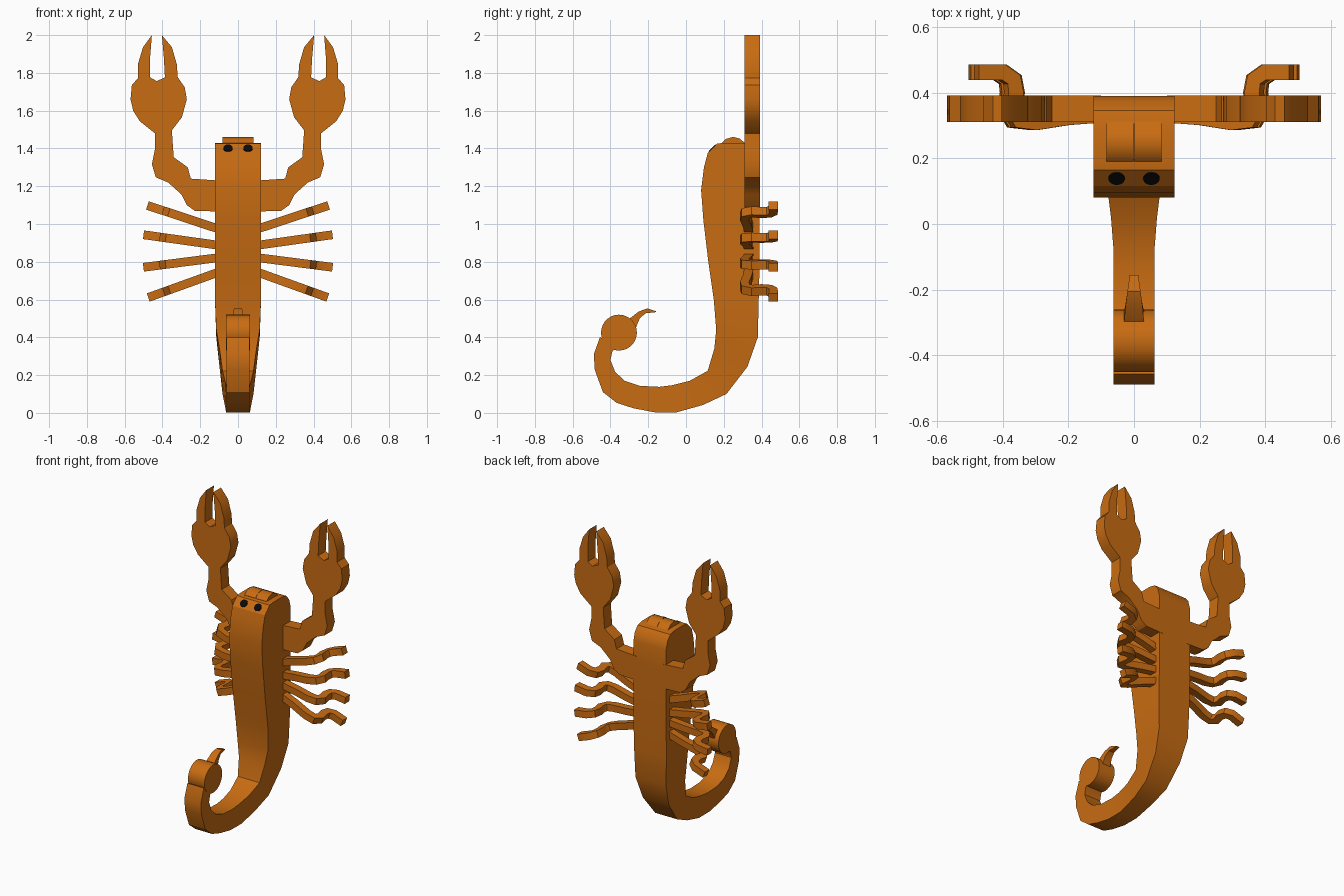
import bpy, bmesh, math
from mathutils import Matrix, Vector

cube = bpy.data.objects.get("Cube")
if cube:
    bpy.data.objects.remove(cube, do_unlink=True)


def make_material(name, color):
    mat = bpy.data.materials.new(name)
    mat.use_nodes = True
    mat.diffuse_color = color
    mat.node_tree.nodes["Principled BSDF"].inputs["Base Color"].default_value = color
    return mat


orange = make_material("burnt orange", (0.58, 0.15, 0.006, 1))
black = make_material("eye black", (0.003, 0.003, 0.003, 1))


def loft(name, rings, mat=orange, mirror=False, angle=30):
    """Skin a series of equal-length point rings and cap both ends."""
    bm = bmesh.new()
    loops = [[bm.verts.new(p) for p in ring] for ring in rings]
    for a, b in zip(loops, loops[1:]):
        for i in range(len(a)):
            j = (i + 1) % len(a)
            bm.faces.new((a[i], a[j], b[j], b[i]))
    bm.faces.new(loops[0])
    bm.faces.new(loops[-1])
    bmesh.ops.recalc_face_normals(bm, faces=bm.faces)
    mesh = bpy.data.meshes.new(name)
    bm.to_mesh(mesh)
    bm.free()
    mesh.materials.append(mat)
    obj = bpy.data.objects.new(name, mesh)
    bpy.context.collection.objects.link(obj)
    if mirror:
        obj.modifiers.new("Mirror", 'MIRROR').use_mirror_merge = False
    bpy.ops.object.select_all(action='DESELECT')
    obj.select_set(True)
    bpy.context.view_layer.objects.active = obj
    bpy.ops.object.shade_smooth_by_angle(angle=math.radians(angle))
    return obj


def side_prism(name, profile, x0, x1, **options):
    """Extrude a (y, z) profile along x."""
    return loft(name, [[(x, y, z) for y, z in profile] for x in (x0, x1)], **options)


def circle(cx, cy, radius, count):
    steps = [math.tau * i / count for i in range(count)]
    return [(cx + radius * math.cos(t), cy + radius * math.sin(t)) for t in steps]


# Body and curled tail: back point, front point and half width at each station
stations = [
    ((0.30, 1.43), (0.20, 1.43), 0.123),
    ((0.345, 1.42), (0.165, 1.425), 0.123),
    ((0.375, 1.385), (0.115, 1.375), 0.123),
    ((0.39, 1.33), (0.095, 1.30), 0.123),
    ((0.39, 1.18), (0.08, 1.18), 0.123),
    ((0.39, 1.0), (0.092, 1.02), 0.123),
    ((0.39, 0.8), (0.117, 0.81), 0.123),
    ((0.385, 0.6), (0.147, 0.6), 0.122),
    ((0.38, 0.4), (0.16, 0.44), 0.115),
    ((0.325, 0.244), (0.15, 0.34), 0.098),
    ((0.214, 0.1), (0.115, 0.223), 0.082),
    ((0.09, 0.042), (0.02, 0.17), 0.07),
    ((-0.05, 0.003), (-0.07, 0.147), 0.063),
    ((-0.166, 0.003), (-0.14, 0.138), 0.062),
    ((-0.28, 0.025), (-0.245, 0.143), 0.062),
    ((-0.367, 0.053), (-0.325, 0.17), 0.062),
    ((-0.44, 0.11), (-0.375, 0.217), 0.062),
    ((-0.483, 0.228), (-0.4, 0.28), 0.062),
    ((-0.488, 0.31), (-0.39, 0.325), 0.062),
    ((-0.456, 0.40), (-0.36, 0.36), 0.062),
]
loft("body_and_tail", [
    [(-w, *back), (w, *back), (w, *front), (-w, *front)]
    for back, front, w in stations
])

# Tail bulb and tapering stinger
side_prism("tail_bulb", circle(-0.355, 0.425, 0.095, 28), -0.0625, 0.0625)
stinger = [
    ((-0.31, 0.49), (-0.27, 0.44), 0.031),
    ((-0.25, 0.537), (-0.245, 0.50), 0.026),
    ((-0.205, 0.553), (-0.215, 0.527), 0.02),
    ((-0.155, 0.537), (-0.162, 0.533), 0.013),
]
loft("stinger", [
    [(-w, *top), (w, *top), (w, *low), (-w, *low)] for top, low, w in stinger
])

# Pair of mouthparts on top of the head
mouth = [(0.19, 1.38), (0.19, 1.43), (0.21, 1.45), (0.25, 1.461),
         (0.285, 1.452), (0.315, 1.425), (0.315, 1.38)]
side_prism("mouthparts", mouth, 0.001, 0.083, mirror=True)

# Eyes: thin discs lying on the sloping face
tilt = Matrix.Translation((0.053, 0.14, 1.40)) @ Matrix.Rotation(math.radians(45), 4, 'X')
loft("eyes", [
    [tilt @ Vector((x, y, h)) for x, y in circle(0, 0, 0.025, 16)]
    for h in (-0.004, 0.005)
], mat=black, mirror=True)

# Arms with pincers: one flat outline, extruded in depth and mirrored
pincer = [
    (0.10, 1.066), (0.229, 1.07), (0.271, 1.10), (0.30, 1.157), (0.37, 1.22),
    (0.435, 1.247), (0.456, 1.316), (0.44, 1.395), (0.44, 1.48), (0.52, 1.544),
    (0.555, 1.60), (0.569, 1.66), (0.562, 1.735), (0.53, 1.772), (0.53, 1.846),
    (0.503, 1.936), (0.456, 2.0), (0.466, 1.873), (0.466, 1.777), (0.43, 1.756),
    (0.387, 1.777), (0.392, 1.873), (0.403, 2.0), (0.35, 1.936), (0.324, 1.846),
    (0.319, 1.777), (0.282, 1.724), (0.271, 1.66), (0.297, 1.565), (0.35, 1.496),
    (0.345, 1.42), (0.34, 1.353), (0.266, 1.3), (0.25, 1.24), (0.10, 1.23),
]
loft("pincer_arms", [[(x, y, z) for x, z in pincer] for y in (0.31, 0.392)], mirror=True)

# Legs: a bent ribbon, tilted to a different slope for each pair
leg_path = [Vector(p) for p in (
    (0.08, 0.335), (0.22, 0.325), (0.32, 0.31), (0.375, 0.315), (0.395, 0.35),
    (0.385, 0.40), (0.392, 0.44), (0.425, 0.462), (0.505, 0.462))]


def leg_rings(slope, root_z, half_thick=0.024, half_height=0.023):
    turn = Matrix.Translation((0, 0, root_z)) @ Matrix.Rotation(-math.atan(slope), 4, 'Y')
    rings = []
    for i, point in enumerate(leg_path):
        ahead = leg_path[min(i + 1, len(leg_path) - 1)]
        behind = leg_path[max(i - 1, 0)]
        along = (ahead - behind).normalized()
        across = Vector((-along.y, along.x)) * half_thick
        a, b = point + across, point - across
        corners = [(a, -1), (a, 1), (b, 1), (b, -1)]
        rings.append([turn @ Vector((p.x, p.y, s * half_height)) for p, s in corners])
    return rings


leg_pairs = [("first", 0.33, 0.94), ("second", 0.14, 0.873),
             ("third", -0.128, 0.835), ("fourth", -0.36, 0.782)]
for label, slope, root_z in leg_pairs:
    loft(label + "_leg_pair", leg_rings(slope, root_z), mirror=True, angle=40)
